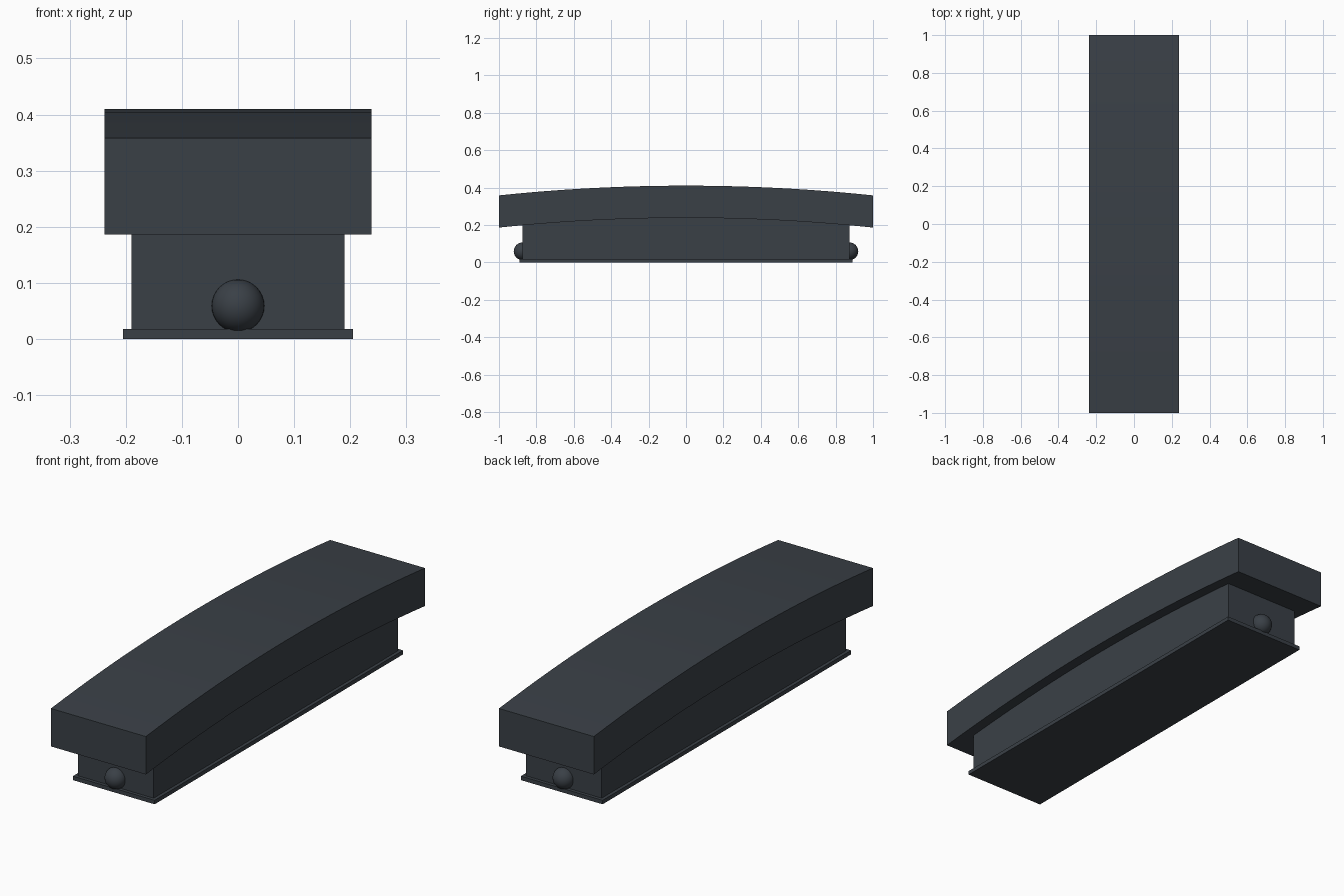
import bpy, bmesh, math

if "Cube" in bpy.data.objects:
    bpy.data.objects.remove(bpy.data.objects["Cube"])


def material(name, rgb):
    m = bpy.data.materials.new(name)
    m.diffuse_color = (*rgb, 1)
    m.use_nodes = True
    m.node_tree.nodes["Principled BSDF"].inputs["Base Color"].default_value = m.diffuse_color
    return m


slate = material("dark slate", (0.042, 0.051, 0.062))


def arch(y, crown, sag=0.052):
    """Height of a shallow circular arc that drops by sag at y = +-1."""
    r = (1 + sag * sag) / (2 * sag)
    return crown - r + math.sqrt(r * r - y * y)


def prism(name, half_width, profile):
    """Extrude a closed (y, z) side profile across x."""
    bm = bmesh.new()
    face = bm.faces.new([bm.verts.new((-half_width, y, z)) for y, z in profile])
    out = bmesh.ops.extrude_face_region(bm, geom=[face])
    moved = [v for v in out["geom"] if isinstance(v, bmesh.types.BMVert)]
    bmesh.ops.translate(bm, verts=moved, vec=(2 * half_width, 0, 0))
    bmesh.ops.recalc_face_normals(bm, faces=bm.faces)
    me = bpy.data.meshes.new(name)
    bm.to_mesh(me)
    bm.free()
    ob = bpy.data.objects.new(name, me)
    bpy.context.collection.objects.link(ob)
    finish(ob)


def finish(ob):
    ob.data.materials.append(slate)
    bpy.ops.object.select_all(action="DESELECT")
    ob.select_set(True)
    bpy.context.view_layer.objects.active = ob
    bpy.ops.object.shade_smooth_by_angle(angle=math.radians(30))


def span(half_length, n=24):
    return [half_length * (2 * i / n - 1) for i in range(n + 1)]


# Arched top slab
ys = span(1.0)
prism("arched_top", 0.238,
      [(y, arch(y, 0.41)) for y in ys] + [(y, arch(y, 0.238)) for y in reversed(ys)])

# Body that follows the underside of the slab
prism("body", 0.19,
      [(-0.875, 0.018), (0.875, 0.018)] +
      [(y, arch(y, 0.239)) for y in reversed(span(0.875))])

# Thin foot plate
prism("foot_plate", 0.205, [(-0.89, 0), (0.89, 0), (0.89, 0.018), (-0.89, 0.018)])

# Round knob on each end
for name, side in (("front_knob", -1), ("back_knob", 1)):
    bpy.ops.mesh.primitive_uv_sphere_add(segments=32, ring_count=16, radius=0.047,
                                         location=(0, side * 0.874, 0.059))
    knob = bpy.context.object
    knob.name = name
    finish(knob)
